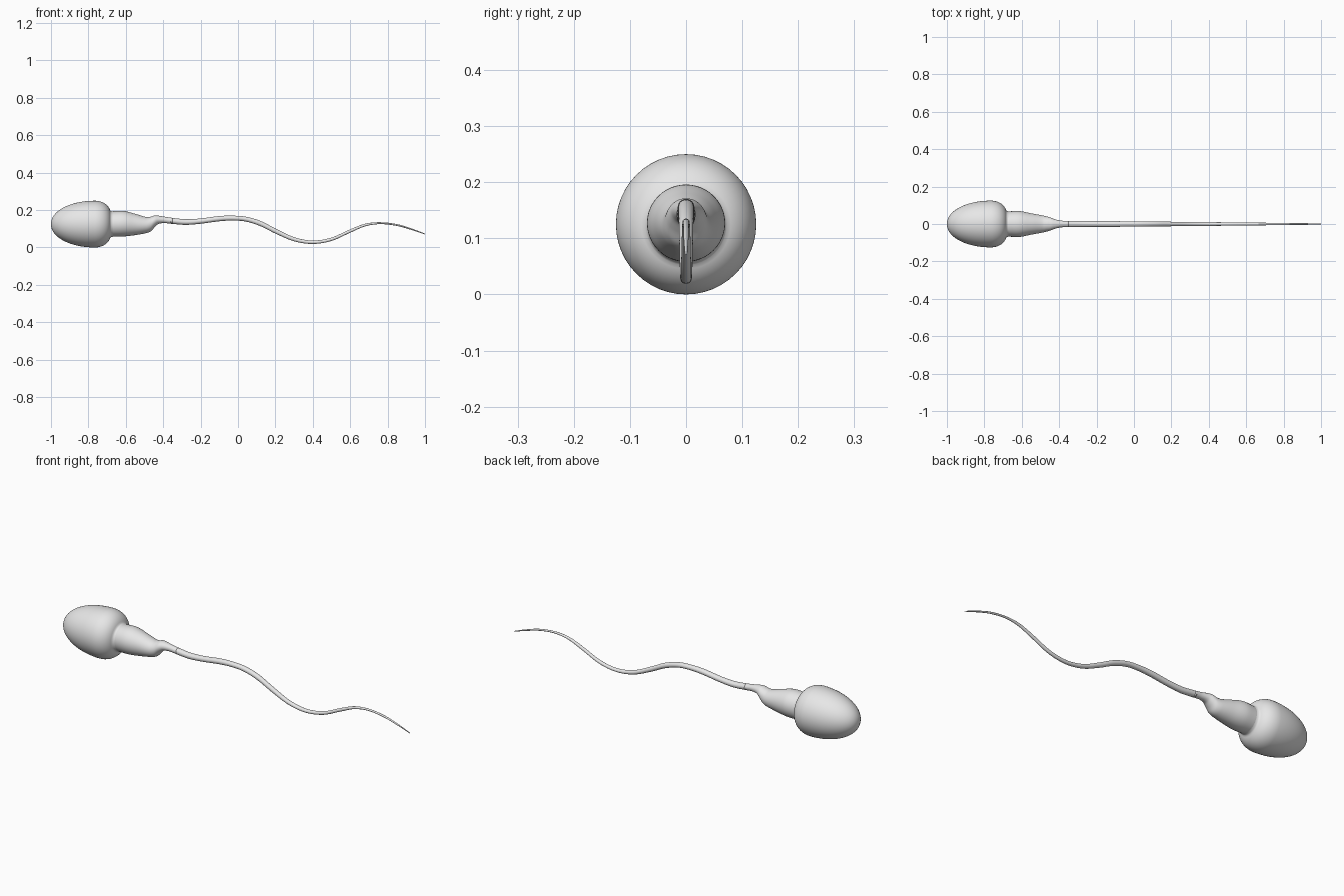
import bpy, bmesh, math

if "Cube" in bpy.data.objects:
    bpy.data.objects.remove(bpy.data.objects["Cube"])

SIDES = 48
mat = bpy.data.materials.new("light grey")
mat.diffuse_color = (0.8, 0.8, 0.8, 1)
mat.use_nodes = True
mat.node_tree.nodes["Principled BSDF"].inputs["Base Color"].default_value = mat.diffuse_color


def spline(pts, steps):
    """Smooth curve through rows of numbers (Catmull-Rom, chord-scaled on x)."""
    n = len(pts)

    def slope(i, k):
        a, b = pts[max(i - 1, 0)], pts[min(i + 1, n - 1)]
        return (b[k] - a[k]) / (b[0] - a[0])

    out = []
    for i in range(n - 1):
        p, q = pts[i], pts[i + 1]
        h = q[0] - p[0]
        for s in range(steps):
            t = s / steps
            row = [p[0] + h * t]
            for k in range(1, len(p)):
                row.append((2*t**3 - 3*t**2 + 1) * p[k] + (t**3 - 2*t**2 + t) * h * slope(i, k)
                           + (3*t**2 - 2*t**3) * q[k] + (t**3 - t**2) * h * slope(i + 1, k))
            out.append(row)
    return out + [list(pts[-1])]


def loft(name, rows):
    """Skin elliptical rings (x, z, half width, half height) along x."""
    bm = bmesh.new()
    rings = []
    for x, z, ry, rz in rows:
        rings.append([bm.verts.new((x, ry * math.cos(a), z + rz * math.sin(a)))
                      for a in (2 * math.pi * i / SIDES for i in range(SIDES))])
    for a, b in zip(rings, rings[1:]):
        for i in range(SIDES):
            j = (i + 1) % SIDES
            bm.faces.new((a[i], a[j], b[j], b[i]))
    bm.faces.new(rings[0])
    bm.faces.new(rings[-1])
    bmesh.ops.recalc_face_normals(bm, faces=bm.faces)
    for f in bm.faces:
        f.smooth = True
    me = bpy.data.meshes.new(name)
    bm.to_mesh(me)
    bm.free()
    me.materials.append(mat)
    ob = bpy.data.objects.new(name, me)
    bpy.context.collection.objects.link(ob)
    return ob


# Egg-shaped head: long rounded nose, then a tight rounded rim at the back
NOSE, REAR, R, ZC = 0.235, 0.09, 0.125, 0.125
head = []
for i in range(25):
    a = math.pi / 2 * i / 24
    head.append((-0.765 - NOSE * math.cos(a), ZC, R * max(math.sin(a), 0.004) ** 0.96,
                 R * max(math.sin(a), 0.004) ** 0.96))
for i in range(1, 17):
    a = math.radians(66) * i / 16
    r = R * math.cos(a) ** 0.6
    head.append((-0.765 + REAR * math.sin(a), ZC, r, r))
# small fillet running into the neck
head += [(-0.678, ZC, 0.069, 0.069), (-0.668, ZC, 0.067, 0.067), (-0.65, ZC, 0.066, 0.066)]
loft("head", head)

# Tapering neck with a small hump where the tail begins
neck = [(-0.69, .125, .066, .066), (-0.66, .126, .068, .068), (-0.61, .127, .069, .068),
        (-0.55, .123, .057, .057), (-0.49, .120, .046, .043), (-0.465, .126, .040, .039),
        (-0.445, .140, .034, .031), (-0.425, .148, .026, .022), (-0.39, .147, .018, .017),
        (-0.35, .142, .017, .016)]
loft("neck", spline(neck, 6))

# Thin wavy tail
tail = [(-0.36, .143, .017, .016), (-0.28, .136, .016, .015), (-0.2, .141, .015, .014),
        (-0.1, .154, .015, .014), (-0.03, .157, .014, .013), (0.04, .152, .014, .013),
        (0.12, .128, .013, .014), (0.2, .088, .012, .0135), (0.3, .044, .011, .011),
        (0.4, .028, .010, .009), (0.5, .044, .009, .009), (0.6, .088, .008, .009),
        (0.68, .120, .007, .007), (0.76, .130, .006, .005), (0.85, .120, .005, .005),
        (0.93, .097, .004, .004), (1.0, .072, .002, .002)]
loft("tail", spline(tail, 6))
